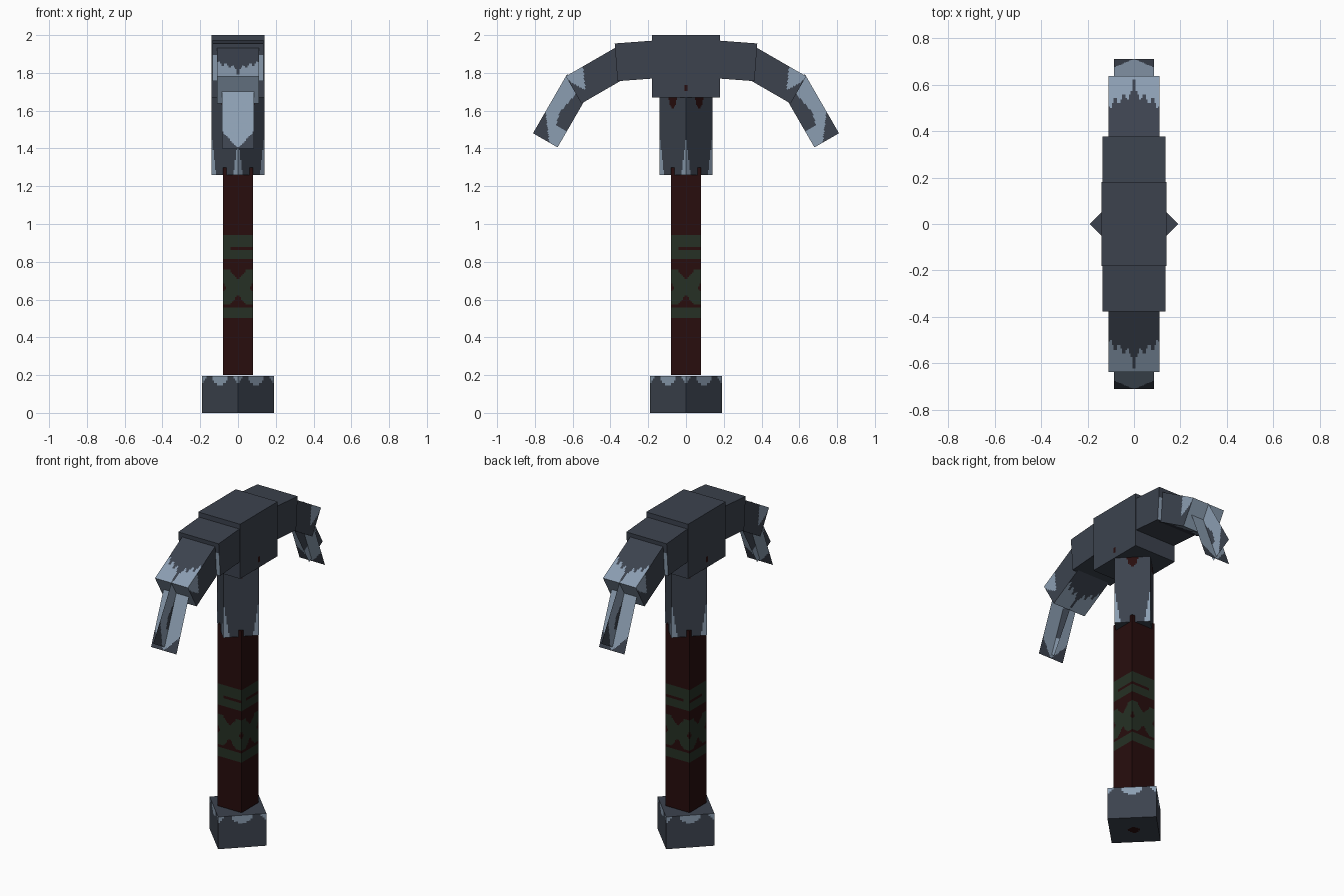
import bpy, bmesh, math
from mathutils import Matrix, Vector

cube = bpy.data.objects.get("Cube")
if cube:
    bpy.data.objects.remove(cube, do_unlink=True)


def material(name, rgb):
    m = bpy.data.materials.new(name)
    m.use_nodes = True
    m.diffuse_color = (*rgb, 1)
    m.node_tree.nodes["Principled BSDF"].inputs["Base Color"].default_value = (*rgb, 1)
    return m


MATERIALS = [
    material("dark steel", (0.045, 0.055, 0.076)),
    material("worn bright steel", (0.26, 0.34, 0.44)),
    material("dark red wood", (0.021, 0.004, 0.004)),
    material("green wrap", (0.019, 0.030, 0.018)),
]
DARK, BRIGHT, WOOD, GREEN = range(4)


def block(name, size, matrix, cells=(1, 1, 1), rule=None):
    """Box (or flat sheet, if one size is 0) in cells; rule(axis, sign, p) picks the
    material, with p running from -1 to 1 along each side."""
    bm = bmesh.new()
    flat = [a for a in range(3) if size[a] == 0]
    for axis in flat or range(3):
        u, v = [a for a in range(3) if a != axis]
        for sign in ((1,) if flat else (-1, 1)):
            for i in range(cells[u]):
                for j in range(cells[v]):
                    def point(di, dj):
                        p = Vector((0, 0, 0))
                        p[axis] = sign
                        p[u] = 2 * (i + di) / cells[u] - 1
                        p[v] = 2 * (j + dj) / cells[v] - 1
                        return p
                    corners = [point(0, 0), point(1, 0), point(1, 1), point(0, 1)]
                    f = bm.faces.new([bm.verts.new([p[k] * size[k] / 2 for k in range(3)])
                                      for p in corners])
                    f.material_index = rule(axis, sign, point(0.5, 0.5)) if rule else DARK
    bmesh.ops.remove_doubles(bm, verts=bm.verts, dist=1e-5)
    bmesh.ops.recalc_face_normals(bm, faces=bm.faces)
    mesh = bpy.data.meshes.new(name)
    bm.to_mesh(mesh)
    bm.free()
    for m in MATERIALS:
        mesh.materials.append(m)
    ob = bpy.data.objects.new(name, mesh)
    ob.matrix_world = matrix
    bpy.context.collection.objects.link(ob)
    return ob


def upright(z0, z1, turn=0):
    return Matrix.Translation((0, 0, (z0 + z1) / 2)) @ Matrix.Rotation(math.radians(turn), 4, 'Z')


# Paint rules
def pommel_paint(axis, sign, p):
    if axis == 2:
        return WOOD if sign < 0 and p.xy.length < 0.22 else DARK
    u = abs(p.y if axis == 0 else p.x)
    depth = max(0.5 - 2.2 * u * u, 2 * (u - 0.75), 0)
    return BRIGHT if p.z > 1 - depth else DARK


def handle_paint(axis, sign, p):
    if axis == 2:
        return WOOD
    u = p.y if axis == 0 else p.x
    z = 0.75 + 0.55 * p.z
    if 0.81 < z < 0.94:
        return WOOD if 0.86 < z < 0.88 and u > -0.5 else GREEN
    if 0.50 < z < 0.56:
        return GREEN
    dz = abs(z - 0.665) / 0.09
    if dz < 1 and -0.45 < abs(u) - dz < 0.75:
        return GREEN
    return WOOD


def collar_paint(axis, sign, p):
    if axis == 2:
        return DARK
    u = abs(p.y if axis == 0 else p.x)
    z = 1.48 + 0.22 * p.z
    if (u / 0.3) ** 2 + ((z - 1.67) / 0.055) ** 2 < 1:
        return WOOD
    return BRIGHT if u > 1 - 1.6 * (1.47 - z) else DARK


def head_paint(axis, sign, p):
    return WOOD if axis == 0 and abs(p.y) < 0.05 and -0.82 < p.z < -0.6 else DARK


def shoulder_paint(axis, sign, p):
    return BRIGHT if axis == 1 and abs(p.x) > 0.8 and p.z < 0.35 else DARK


def arm_paint(axis, sign, p):
    if axis == 1:
        return BRIGHT if sign > 0 else DARK
    if axis == 0:
        return BRIGHT if 0.55 - 0.25 * p.z < p.y < 0.78 + 0.3 * p.z else DARK
    u = abs(p.x)
    edge = 0.9 if u < 0.1 else 0.45 - 0.4 * u + 0.12 * math.sin(u * 19)
    return BRIGHT if p.y > edge else DARK


def side_blade_paint(axis, sign, p):
    tip_corner = p.y > 1.15 - 0.55 * (p.z + 0.6)
    root_patch = p.z < 0.1 - 0.5 * abs(p.y - 0.05) and p.y < 0.45
    return DARK if tip_corner or root_patch else BRIGHT


def cross_blade_paint(axis, sign, p):
    return DARK if p.y > 0.4 and abs(p.x) > 1.7 * (1.0 - p.y) else BRIGHT


# Pommel, handle, collar and head block
ROOT2 = math.sqrt(2)
block("pommel", (0.19 * ROOT2, 0.19 * ROOT2, 0.195), upright(0, 0.195, 45), (24, 24, 16), pommel_paint)
block("handle", (0.16, 0.16, 1.10), upright(0.20, 1.30), (20, 20, 138), handle_paint)
block("collar", (0.14 * ROOT2, 0.14 * ROOT2, 0.44), upright(1.26, 1.70, 45), (24, 24, 50), collar_paint)
block("head_block", (0.28, 0.36, 0.33), upright(1.67, 2.0), (1, 40, 40), head_paint)


def along(start, end, turn):
    """Length and placement of a piece running from start to end in the y-z plane."""
    dy, dz = end[0] - start[0], end[1] - start[1]
    middle = (0, (start[0] + end[0]) / 2, (start[1] + end[1]) / 2)
    place = (Matrix.Rotation(turn, 4, 'Z') @ Matrix.Translation(middle)
             @ Matrix.Rotation(math.atan2(dz, dy), 4, 'X'))
    return math.hypot(dy, dz), place


# Two matching picks, front and back
PIECES = [
    ("shoulder", 0.27, 0.20, (0.10, 1.876), (0.37, 1.856), (20, 1, 20), shoulder_paint),
    ("arm", 0.22, 0.166, (0.335, 1.86), (0.595, 1.71), (30, 36, 24), arm_paint),
    ("side_blade", 0, 0.15, (0.565, 1.755), (0.745, 1.443), (1, 48, 20), side_blade_paint),
    ("cross_blade", 0.17, 0, (0.588, 1.71), (0.71, 1.40), (24, 48, 1), cross_blade_paint),
]
for side, turn in (("back", 0), ("front", math.pi)):
    for part, width, thick, start, end, cells, rule in PIECES:
        length, place = along(start, end, turn)
        block(f"{side}_{part}", (width, length, thick), place, cells, rule)
